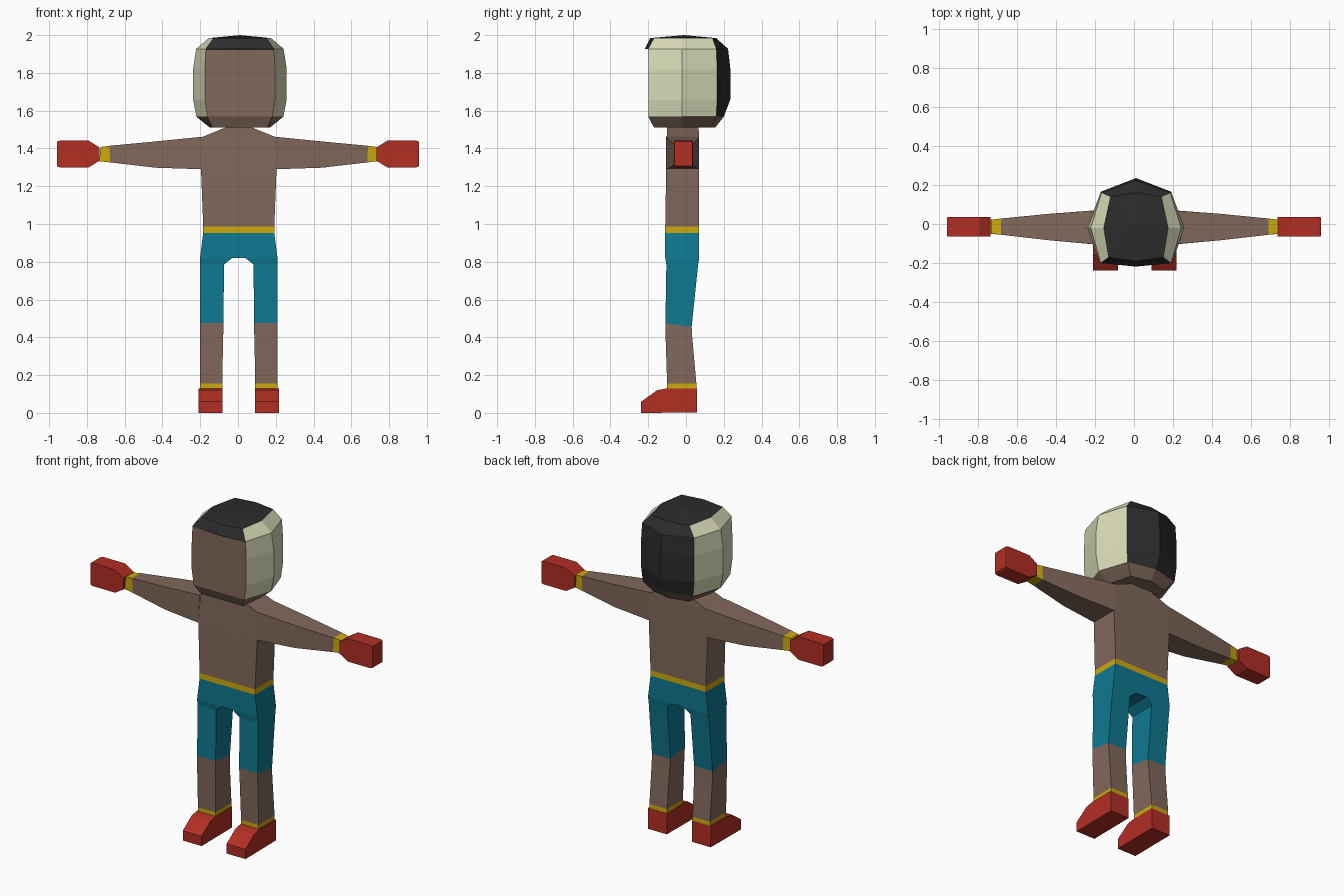
import bpy, bmesh

if "Cube" in bpy.data.objects:
    bpy.data.objects.remove(bpy.data.objects["Cube"])


def srgb(r, g, b):
    lin = lambda c: ((c / 255 + 0.055) / 1.055) ** 2.4 if c > 10 else c / 255 / 12.92
    return (lin(r), lin(g), lin(b), 1.0)


COLOURS = {
    "skin": srgb(129, 104, 91), "cream": srgb(217, 219, 184),
    "black": srgb(44, 44, 44), "yellow": srgb(203, 170, 14),
    "teal": srgb(14, 121, 145), "red": srgb(178, 46, 36),
}
NAMES = list(COLOURS)
MATS = []
for key, col in COLOURS.items():
    m = bpy.data.materials.new(key)
    m.diffuse_color = col
    m.use_nodes = True
    m.node_tree.nodes["Principled BSDF"].inputs["Base Color"].default_value = m.diffuse_color
    MATS.append(m)
OFFSET = 0.004  # slight sideways shift of the body


def loft(name, rings, colour, start=True, end=True, apex=None, side=1, dx=0.0, drop=None):
    """Bridge rings of points; colour(band, segment) names each face's colour."""
    bm = bmesh.new()
    vs = [[bm.verts.new((side * x + dx, y, z)) for x, y, z in r] for r in rings]
    n = len(vs[0])

    def face(verts, col):
        bm.faces.new(verts).material_index = NAMES.index(col)

    for i in range(len(vs) - 1):
        for j in range(n):
            if drop and drop(i, j):
                continue
            k = (j + 1) % n
            face((vs[i][j], vs[i][k], vs[i + 1][k], vs[i + 1][j]), colour(i, j))
    if start:
        face(vs[0][::-1], colour(0, 0))
    if apex:
        tip = bm.verts.new((apex[0] + dx, apex[1], apex[2]))
        for j in range(n):
            face((vs[-1][j], vs[-1][(j + 1) % n], tip), colour(len(vs) - 1, j))
    elif end:
        face(vs[-1], colour(len(vs) - 2, 0))
    bmesh.ops.remove_doubles(bm, verts=bm.verts, dist=0.0001)
    bmesh.ops.recalc_face_normals(bm, faces=bm.faces)
    me = bpy.data.meshes.new(name)
    bm.to_mesh(me)
    bm.free()
    for m in MATS:
        me.materials.append(m)
    ob = bpy.data.objects.new(name, me)
    bpy.context.collection.objects.link(ob)
    return ob


def flat_ring(x0, x1, y0, y1, zf, zb=None):
    """Rectangle across the body; front and back heights may differ."""
    zb = zf if zb is None else zb
    return [(x0, y0, zf), (x1, y0, zf), (x1, y1, zb), (x0, y1, zb)]


def end_ring(xb, xt, y0, y1, z0, z1):
    """Rectangle facing sideways, for the arms."""
    return [(xb, y0, z0), (xb, y1, z0), (xt, y1, z1), (xt, y0, z1)]


# Torso with hips, belt, shoulders and neck
torso = [flat_ring(-w, w, a, b, z) for w, a, b, z in (
    (0.205, -0.11, 0.07, 0.82), (0.188, -0.11, 0.07, 0.953), (0.188, -0.11, 0.07, 0.987),
    (0.2, -0.105, 0.07, 1.29), (0.19, -0.1, 0.07, 1.462), (0.06, -0.1, 0.066, 1.515))]
band = ["teal", "yellow", "skin", "skin", "skin"]
loft("torso", torso, lambda i, j: band[i], start=False, end=False, dx=OFFSET,
     drop=lambda i, j: i == 3 and j in (1, 3))

# Crotch panel between the legs
loft("crotch", [flat_ring(-0.035, 0.035, -0.11, 0.07, 0.82),
                flat_ring(-0.035, 0.035, -0.11, 0.07, 0.822)],
     lambda i, j: "teal", dx=OFFSET)

for side, label in ((-1, "right"), (1, "left")):
    # Leg: shorts, bare shin, ankle band
    leg = [flat_ring(*r) for r in (
        (0.035, 0.205, -0.11, 0.07, 0.82), (0.079, 0.205, -0.104, 0.064, 0.785),
        (0.08, 0.206, -0.109, 0.03, 0.475, 0.455), (0.083, 0.206, -0.108, 0.033, 0.40),
        (0.087, 0.206, -0.1, 0.055, 0.155), (0.087, 0.206, -0.1, 0.056, 0.125))]
    cols = ["teal", "teal", "skin", "skin", "yellow"]
    loft(label + "_leg", leg, lambda i, j: cols[i], False, False, side=side, dx=OFFSET)

    # Shoe from a side profile
    prof = [(0.059, 0.002), (0.057, 0.13), (-0.1, 0.13), (-0.153, 0.12),
            (-0.237, 0.06), (-0.237, 0.0)]
    shoe = [[(x, y, z) for y, z in prof] for x in (0.085, 0.213)]
    loft(label + "_shoe", shoe, lambda i, j: "red", side=side, dx=OFFSET)

    # Arm with wrist band
    arm = [end_ring(*r) for r in (
        (0.2, 0.19, -0.105, 0.07, 1.29, 1.462), (0.44, 0.44, -0.083, 0.052, 1.298, 1.437),
        (0.68, 0.685, -0.055, 0.028, 1.326, 1.414), (0.738, 0.732, -0.05, 0.022, 1.332, 1.408))]
    loft(label + "_arm", arm, lambda i, j: "yellow" if i == 2 else "skin",
         False, False, side=side, dx=OFFSET * side * side)

    # Mitten hand
    hand = [end_ring(x, x, -0.064, 0.036, a, b) for x, a, b in (
        (0.733, 1.335, 1.405), (0.79, 1.3, 1.441), (0.945, 1.3, 1.441))]
    hand.append(end_ring(0.958, 0.958, -0.062, 0.034, 1.306, 1.436))
    loft(label + "_hand", hand, lambda i, j: "red", side=side)


def head_ring(z, back, bx, by, cx, dx, front, mid=None):
    """Eight points: back ridge, back corner, side ridge, front corner, front middle..."""
    half = [(bx, by), (cx, -0.02), (dx, front)]
    pts = [(0, back)] + half + [(0, front if mid is None else mid)]
    pts += [(-x, y) for x, y in reversed(half)]
    return [(x, y, z) for x, y in pts]


# Head: jaw, face, cream sides, hair at the back, fringe lip and crown
head = [
    head_ring(1.511, 0.155, 0.12, 0.13, 0.16, 0.145, -0.17),
    head_ring(1.568, 0.2, 0.17, 0.16, 0.23, 0.172, -0.199),
    head_ring(1.66, 0.235, 0.18, 0.165, 0.248, 0.185, -0.199),
    head_ring(1.82, 0.235, 0.18, 0.165, 0.248, 0.185, -0.199),
    head_ring(1.925, 0.223, 0.176, 0.16, 0.232, 0.18, -0.199),
    head_ring(1.927, 0.223, 0.176, 0.16, 0.232, 0.18, -0.2, -0.218),
    head_ring(1.984, 0.16, 0.13, 0.14, 0.165, 0.14, -0.17, -0.19),
]


def head_colour(i, j):
    if i == 0:
        return "skin"
    if i == 6 or j in (0, 7):
        return "black"
    if j in (3, 4):
        return "skin" if i < 4 else "black"
    return "cream"


loft("head", head, head_colour, apex=(0, -0.01, 2.0), dx=0.01)
